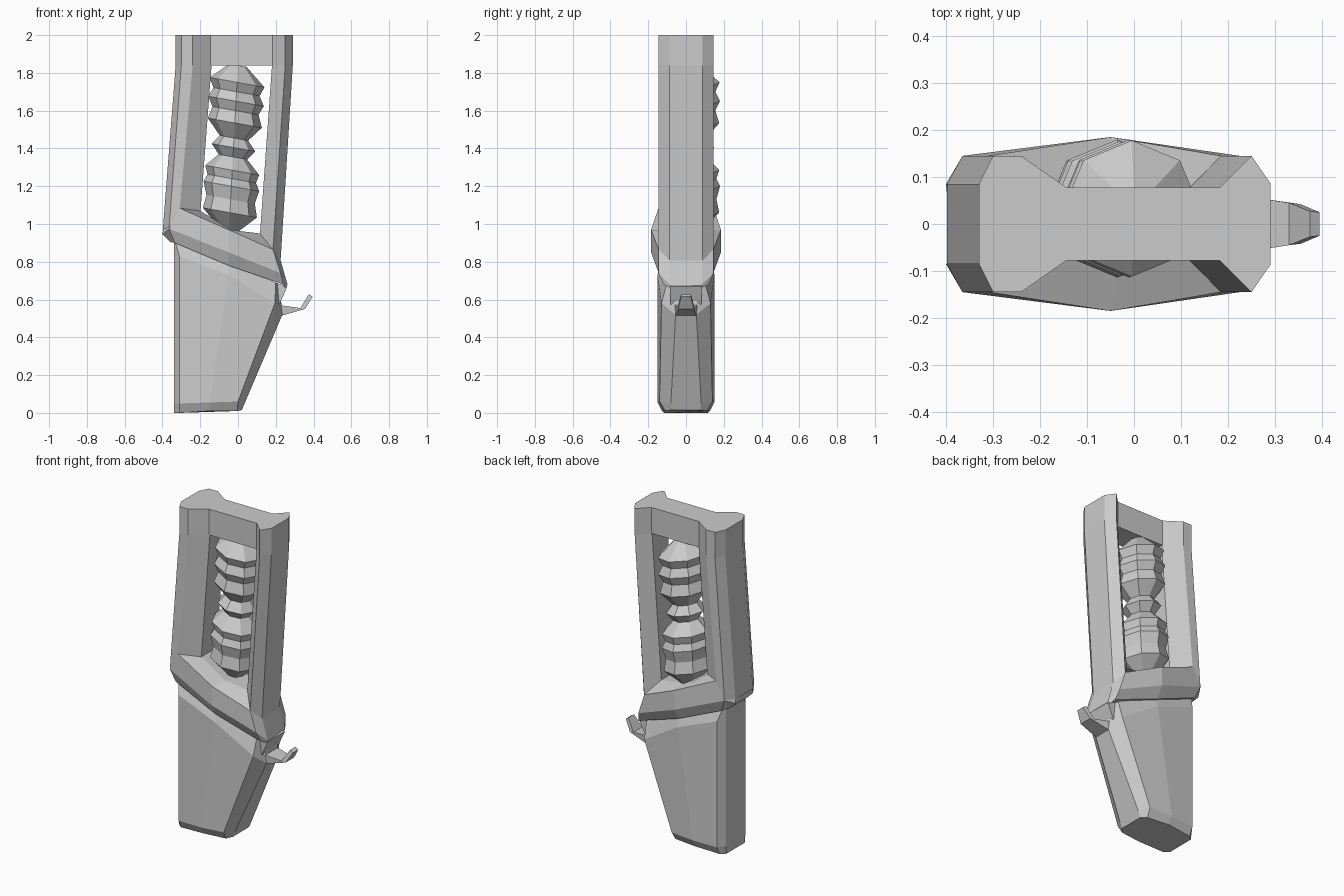
import bpy, bmesh, math


def loft(name, rings, mirror=True):
    """Skin a list of equal-length rings; half rings are mirrored across y = 0."""
    bm = bmesh.new()
    loops = []
    for r in rings:
        pts = list(r)
        if mirror:
            pts += [(x, -y, z) for x, y, z in reversed(r)]
        loops.append([bm.verts.new(p) for p in pts])
    n = len(loops[0])
    for a, b in zip(loops, loops[1:]):
        for i in range(n):
            j = (i + 1) % n
            bm.faces.new((a[i], a[j], b[j], b[i]))
    bm.faces.new(loops[0])
    bm.faces.new(loops[-1])
    bmesh.ops.recalc_face_normals(bm, faces=bm.faces)
    me = bpy.data.meshes.new(name)
    bm.to_mesh(me)
    bm.free()
    ob = bpy.data.objects.new(name, me)
    bpy.context.collection.objects.link(ob)
    return ob


def bar(name, profile, foot):
    """Frame bar: straight at the top, leaning down to its foot."""
    loft(name, [[(x, y, z) for x, y in profile] for z in (2.0, 1.84)] + [foot])


# upper frame: two faceted bars and a thinner crosspiece
bar("left_bar", [(-.33, .085), (-.30, .145), (-.24, .145), (-.14, .075)],
    [(-.398, .085, .97), (-.365, .145, .98), (-.31, .145, 1.06), (-.20, .075, 1.05)])
bar("right_bar", [(.18, .075), (.25, .145), (.29, .087)],
    [(.115, .075, .93), (.185, .145, .865), (.225, .087, .80)])
loft("top_crosspiece", [[(x, .078, 1.84), (x, .078, 2.0)] for x in (-.15, .19)])

# slanted collar between frame and grip, widest in the middle
loft("collar", [
    [(-.385, .07, 1.02), (-.39, .085, 1.02), (-.40, .085, .945), (-.36, .08, .905)],
    [(-.20, .075, 1.07), (-.31, .145, 1.085), (-.365, .145, .975), (-.335, .13, .90)],
    [(-.03, .075, .965), (-.05, .185, .97), (-.05, .185, .85), (-.05, .145, .78)],
    [(.115, .075, .95), (.185, .145, .865), (.225, .145, .74), (.24, .12, .68)],
    [(.21, .07, .86), (.225, .085, .81), (.262, .085, .68), (.25, .08, .66)],
])

# tapered grip with chamfered ends
loft("grip", [
    [(-.34, .09, 0), (-.31, .115, 0), (-.15, .127, .01), (-.005, .11, .01), (.02, .08, .015)],
    [(-.34, .095, .05), (-.31, .14, .05), (-.15, .15, .055), (0, .14, .06), (.035, .08, .05)],
    [(-.34, .095, .86), (-.31, .14, .83), (-.05, .15, .73), (.195, .13, .58), (.235, .055, .52)],
    [(-.34, .09, .90), (-.33, .11, .90), (-.05, .125, .80), (.20, .10, .69), (.22, .06, .68)],
])

# trigger and the block that holds it
loft("trigger_mount", [
    [(.10, .08, .57), (.22, .082, .575)],
    [(.10, .08, .72), (.262, .085, .67)],
])
loft("trigger", [
    [(.18, .06, .58), (.18, .06, .51)],
    [(.245, .058, .567), (.232, .055, .515)],
    [(.33, .045, .555), (.355, .042, .55)],
    [(.375, .027, .628), (.395, .025, .615)],
])

# ribbed eight-sided core, leaning slightly with tilted ribs
core = [(1.84, .045), (1.75, .145), (1.70, .122), (1.65, .147), (1.60, .122), (1.535, .143),
        (1.455, .075), (1.405, .115), (1.355, .075), (1.285, .143), (1.24, .128),
        (1.20, .147), (1.13, .128), (1.06, .143), (.965, .045)]
rings = []
for z, r in core:
    cx = (z - 1.84) * .055
    ring = []
    for k in range(8):
        a = k * math.pi / 4
        dx = r * math.cos(a)
        ring.append((cx + dx, .033 + r * math.sin(a), z - .18 * dx))
    rings.append(ring)
loft("ribbed_core", rings, mirror=False)
